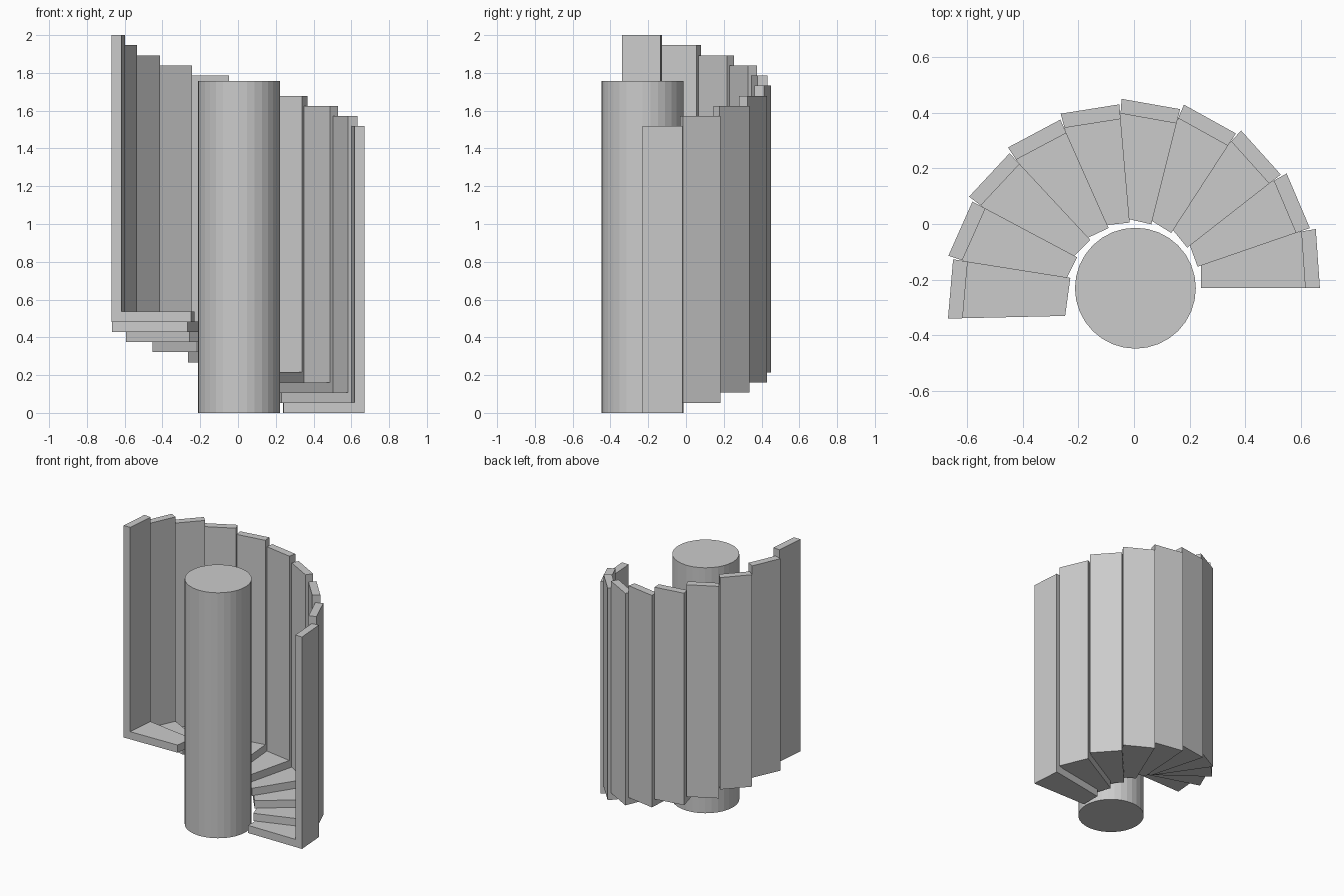
import bpy, bmesh
from math import radians
from mathutils import Matrix, Vector

if "Cube" in bpy.data.objects:
    bpy.data.objects.remove(bpy.data.objects["Cube"])

CENTRE = Vector((0.005, -0.231, 0))
STEPS, TURN, RISE = 10, radians(19), 0.0536
TREAD, HEIGHT = 0.0545, 1.518


def finish(bm, name):
    bmesh.ops.recalc_face_normals(bm, faces=bm.faces)
    mesh = bpy.data.meshes.new(name)
    bm.to_mesh(mesh)
    bm.free()
    obj = bpy.data.objects.new(name, mesh)
    bpy.context.collection.objects.link(obj)
    return obj


def l_profile(inner, wall, outer):
    # L-shaped section: tread along the bottom, tall wall at the outside
    (a, b, c) = (Vector((*p, 0)) for p in (inner, wall, outer))
    up, top = Vector((0, 0, TREAD)), Vector((0, 0, HEIGHT))
    return [a, c, c + top, b + top, b + up, a + up]


def make_step(i):
    # Loft the section from the near edge to the far edge of the wedge
    bm = bmesh.new()
    near = [bm.verts.new(p) for p in l_profile((0.237, 0), (0.611, 0), (0.664, 0))]
    far = [bm.verts.new(p) for p in
           l_profile((0.234, 0.138), (0.597, 0.204), (0.649, 0.213))]
    bm.faces.new(near)
    bm.faces.new(far[::-1])
    for k in range(6):
        n = (k + 1) % 6
        bm.faces.new((near[k], far[k], far[n], near[n]))
    place = Matrix.Translation(CENTRE + Vector((0, 0, i * RISE)))
    bm.transform(place @ Matrix.Rotation(i * TURN, 4, 'Z'))
    finish(bm, f"step_with_wall_{i + 1}")


# Spiral of steps, each with its outer wall panel
for i in range(STEPS):
    make_step(i)

# Central column
bm = bmesh.new()
bmesh.ops.create_cone(bm, cap_ends=True, segments=32, radius1=0.2175,
                      radius2=0.2175, depth=1.758)
bm.transform(Matrix.Translation(CENTRE + Vector((0, 0, 0.879))))
column = finish(bm, "central_column")
